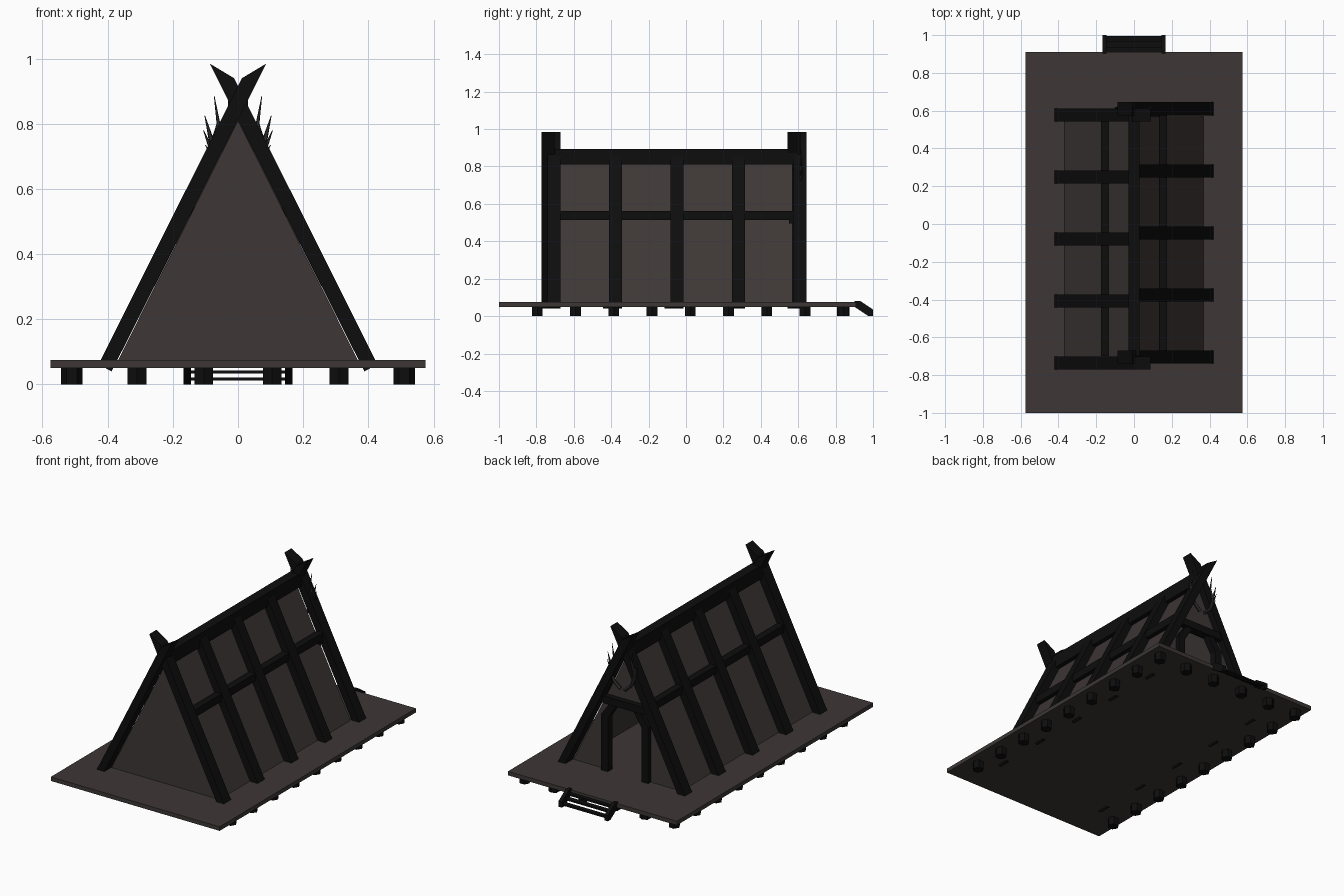
import bpy, bmesh, math
from mathutils import Vector

if "Cube" in bpy.data.objects:
    bpy.data.objects.remove(bpy.data.objects["Cube"])


def mat(name, rgb):
    m = bpy.data.materials.new(name)
    m.diffuse_color = (*rgb, 1)
    m.use_nodes = True
    m.node_tree.nodes["Principled BSDF"].inputs["Base Color"].default_value = m.diffuse_color
    return m


PLANK = mat("weathered plank", (0.047, 0.038, 0.037))
TIMBER = mat("black timber", (0.004, 0.004, 0.004))
HORN = mat("dark horn", (0.024, 0.022, 0.022))


def finish(name, bm, material):
    bmesh.ops.recalc_face_normals(bm, faces=bm.faces)
    me = bpy.data.meshes.new(name)
    bm.to_mesh(me)
    bm.free()
    me.materials.append(material)
    ob = bpy.data.objects.new(name, me)
    bpy.context.collection.objects.link(ob)
    return ob


def box(name, lo, hi, material):
    return prism(name, [(lo[0], lo[2]), (hi[0], lo[2]), (hi[0], hi[2]), (lo[0], hi[2])],
                 lo[1], hi[1], material)


def prism(name, pts, a, b, material, axis="y"):
    """Extrude a profile along y (points are x,z) or x (points are y,z)."""
    bm = bmesh.new()
    put = (lambda p: (p[0], a, p[1])) if axis == "y" else (lambda p: (a, p[0], p[1]))
    face = bm.faces.new([bm.verts.new(put(p)) for p in pts])
    out = bmesh.ops.extrude_face_region(bm, geom=[face])
    vec = (0, b - a, 0) if axis == "y" else (b - a, 0, 0)
    bmesh.ops.translate(bm, vec=vec, verts=[v for v in out["geom"] if isinstance(v, bmesh.types.BMVert)])
    return finish(name, bm, material)


def rod(name, p, q, r1, r2, sides, material, spin=0.0):
    """Tapered straight bar from p to q."""
    p, q = Vector(p), Vector(q)
    bm = bmesh.new()
    bmesh.ops.create_cone(bm, cap_ends=True, segments=sides, radius1=r1, radius2=r2, depth=(q - p).length)
    for v in bm.verts:
        c, s = math.cos(spin), math.sin(spin)
        v.co.x, v.co.y = c * v.co.x - s * v.co.y, s * v.co.x + c * v.co.y
    rot = Vector((0, 0, 1)).rotation_difference(q - p)
    for v in bm.verts:
        v.co = rot @ v.co + (p + q) / 2
    return finish(name, bm, material)


# deck
box("deck", (-0.575, -1.0, 0.05), (0.575, 0.91, 0.075), PLANK)

# hexagonal stilts along both long sides and the back edge
for s in (-1, 1):
    for i in range(9):
        y = -0.795 + 0.2045 * i
        rod("side_stilt", (s * 0.51, y, 0), (s * 0.51, y, 0.055), 0.033, 0.033, 6, TIMBER, math.pi / 2)
for x in (-0.31, -0.105, 0.105, 0.31):
    rod("back_stilt", (x, 0.84, 0), (x, 0.84, 0.055), 0.033, 0.033, 6, TIMBER)

# sloped roof walls
for s in (-1, 1):
    prism("roof_panel", [(s * x, z) for x, z in
                         ((0.37, 0.07), (0.0, 0.815), (0.0, 0.775), (0.35, 0.07))], -0.69, 0.57, PLANK)

# front gable, and back gable with doorway
prism("front_gable", [(-0.37, 0.07), (0.37, 0.07), (0, 0.81)], -0.705, -0.685, PLANK)
half = [(0.37, 0.07), (0.135, 0.07), (0.135, 0.41), (0.075, 0.5)]
prism("back_gable", half + [(-x, z) for x, z in reversed(half)] + [(0, 0.81)], 0.55, 0.57, PLANK)

# rafters: end pairs cross above the ridge, middle ones stop at it
END = [(0.388, 0.04), (0.428, 0.062), (-0.012, 0.94), (-0.087, 0.985)]
MID = [(0.388, 0.04), (0.428, 0.062), (0.02, 0.874), (0.0, 0.874), (0.0, 0.81)]
for s in (-1, 1):
    for i in range(5):
        y = -0.705 + 0.3288 * i - (0.032 if s < 0 else 0)
        shape = END if i in (0, 4) else MID
        prism("rafter", [(s * x, z) for x, z in shape], y - 0.0345, y + 0.0345, TIMBER)
    # purlin halfway up the slope
    box("purlin", (s * 0.155 - 0.021, -0.70, 0.515), (s * 0.155 + 0.021, 0.59, 0.562), TIMBER)

# ridge beam
box("ridge_beam", (-0.03, -0.70, 0.81), (0.03, 0.60, 0.893), TIMBER)

# door frame
y = 0.575
box("door_lintel", (-0.175, y - 0.025, 0.495), (0.175, y + 0.03, 0.54), TIMBER)
for s in (-1, 1):
    prism("door_post", [(s * x, z) for x, z in
                        ((0.115, 0.07), (0.16, 0.07), (0.16, 0.42), (0.095, 0.51), (0.05, 0.51), (0.115, 0.405))],
          y - 0.022, y + 0.022, TIMBER)

# antlers on the back gable
for s in (-1, 1):
    stem = [(0.015, 0.62), (0.06, 0.66), (0.08, 0.73), (0.06, 0.80), (0.073, 0.885)]
    for i, (p, q) in enumerate(zip(stem, stem[1:])):
        r = 0.012 - 0.002 * i
        rod("antler_stem", (s * p[0], 0.615, p[1]), (s * q[0], 0.615, q[1]), r,
            0.001 if i == 3 else r - 0.002, 5, HORN)
    for p, q in (((0.07, 0.69), (0.106, 0.78)), ((0.078, 0.735), (0.102, 0.825)), ((0.05, 0.65), (0.1, 0.735))):
        rod("antler_tine", (s * p[0], 0.615, p[1]), (s * q[0], 0.615, q[1]), 0.01, 0.001, 5, HORN)

# back steps
side = [(0.90, 0.05), (0.90, 0.082), (0.93, 0.082), (1.0, 0.035), (1.0, 0.0), (0.975, 0.0)]
for s in (-1, 1):
    prism("step_stringer", side, s * 0.145, s * 0.168, TIMBER, "x")
for y0, z0 in ((0.905, 0.05), (0.935, 0.033), (0.965, 0.012)):
    box("step_tread", (-0.15, y0, z0), (0.15, y0 + 0.03, z0 + 0.01), TIMBER)
